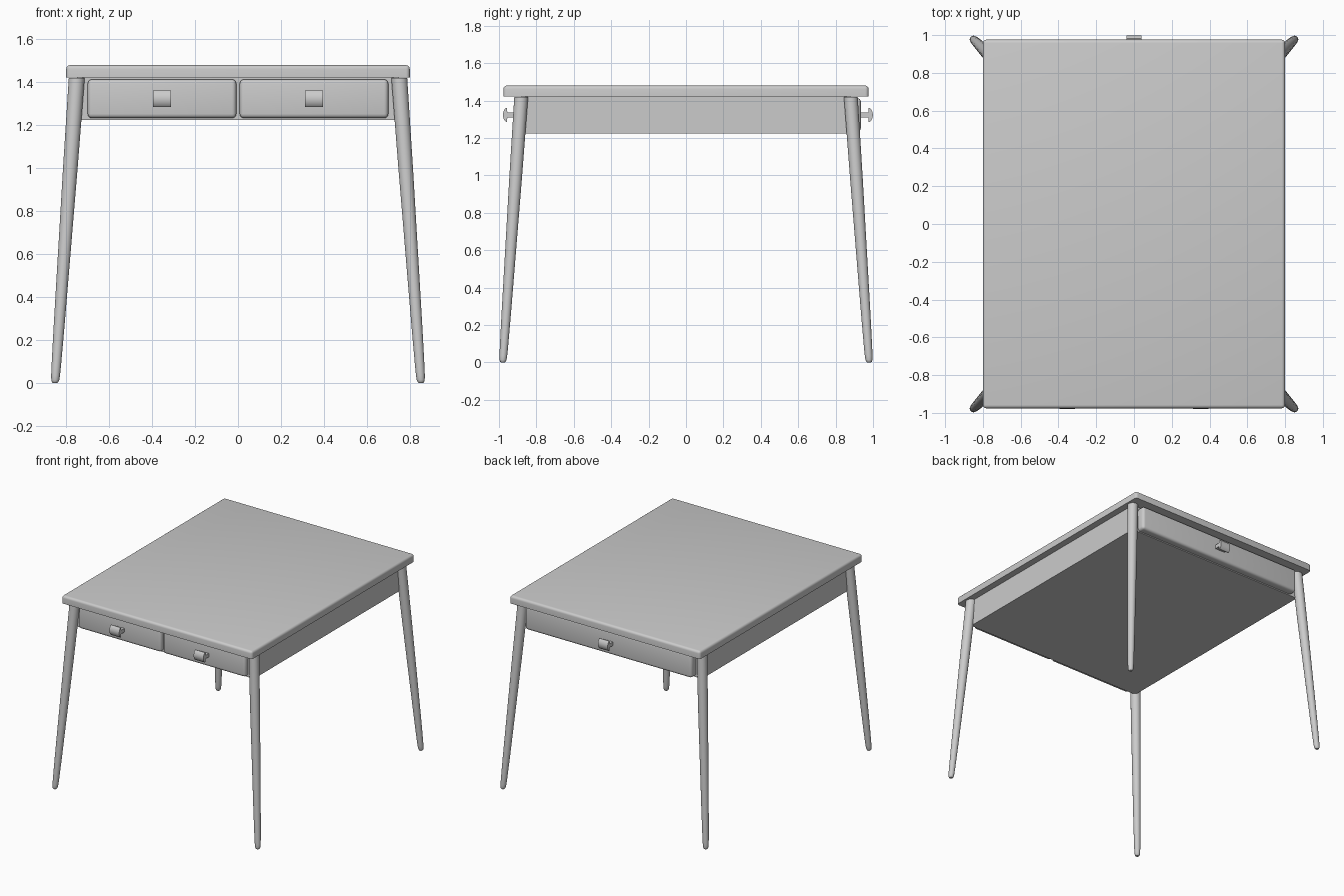
import bpy, bmesh, math
from mathutils import Vector

if "Cube" in bpy.data.objects:
    bpy.data.objects.remove(bpy.data.objects["Cube"])


def finish(bm, name, smooth=35):
    bmesh.ops.recalc_face_normals(bm, faces=bm.faces)
    me = bpy.data.meshes.new(name)
    bm.to_mesh(me)
    bm.free()
    ob = bpy.data.objects.new(name, me)
    bpy.context.collection.objects.link(ob)
    bpy.ops.object.select_all(action='DESELECT')
    ob.select_set(True)
    bpy.context.view_layer.objects.active = ob
    bpy.ops.object.shade_smooth_by_angle(angle=math.radians(smooth))
    return ob


def box(name, lo, hi, bevel=0, keep=lambda e: True):
    """Box between two corners; edges passing keep() are rounded."""
    bm = bmesh.new()
    bmesh.ops.create_cube(bm, size=1)
    lo, hi = Vector(lo), Vector(hi)
    for v in bm.verts:
        v.co = (lo + hi) / 2 + v.co * (hi - lo)
    if bevel:
        edges = [e for e in bm.edges if keep(e)]
        bmesh.ops.bevel(bm, geom=edges, offset=bevel, segments=4,
                        profile=0.5, affect='EDGES')
    return finish(bm, name)


def leg(name, sx, sy):
    """Round tapered leg splayed outwards, with a rounded foot."""
    bm = bmesh.new()
    n, rings = 24, []
    for z, r in [(0, .010), (.004, .015), (.014, .0185), (.035, .0205),
                 (.08, .022), (.25, .025), (1.0, .034), (1.42, .037)]:
        t = z / 1.42
        cx, cy = sx * (.852 - .101 * t), sy * (.979 - .098 * t)
        rings.append([bm.verts.new((cx + r * math.cos(2 * math.pi * i / n),
                                    cy + r * math.sin(2 * math.pi * i / n), z))
                      for i in range(n)])
    for a, b in zip(rings, rings[1:]):
        for i in range(n):
            j = (i + 1) % n
            bm.faces.new((a[i], a[j], b[j], b[i]))
    bm.faces.new(rings[0])
    bm.faces.new(rings[-1])
    finish(bm, name)


def knob(name, x, face, side):
    """Mushroom profile (outward, up) extruded across its width."""
    half = [(-.01, .014), (.038, .014), (.042, .022), (.042, .037),
            (.047, .038), (.055, .030), (.061, .018), (.064, .006)]
    prof = half + [(d, -h) for d, h in reversed(half)]
    bm = bmesh.new()
    f = bm.faces.new([bm.verts.new((x - .041, face + side * d, 1.323 + h))
                      for d, h in prof])
    ext = bmesh.ops.extrude_face_region(bm, geom=[f])['geom']
    bmesh.ops.translate(bm, vec=(.082, 0, 0),
                        verts=[v for v in ext if isinstance(v, bmesh.types.BMVert)])
    finish(bm, name)


# table top, rounded everywhere but the underside rim
box("table_top", (-.8, -.976, 1.422), (.8, .976, 1.48), .018,
    lambda e: max(v.co.z for v in e.verts) > 1.43)

# apron box under the top
box("apron", (-.75, -.88, 1.225), (.75, .88, 1.43))

# four splayed legs
for sx, h in ((-1, "left"), (1, "right")):
    for sy, d in ((-1, "front"), (1, "back")):
        leg(f"{d}_{h}_leg", sx, sy)

# two drawers in front, one wide drawer behind
for x0, x1, face, side, name in ((-.70, -.008, -.915, -1, "front_left"),
                                 (.008, .70, -.915, -1, "front_right"),
                                 (-.70, .70, .935, 1, "back")):
    inner = side * .86
    box(name + "_drawer", (x0, min(face, inner), 1.233),
        (x1, max(face, inner), 1.413), .02)
    knob(name + "_drawer_knob", (x0 + x1) / 2, face, side)
